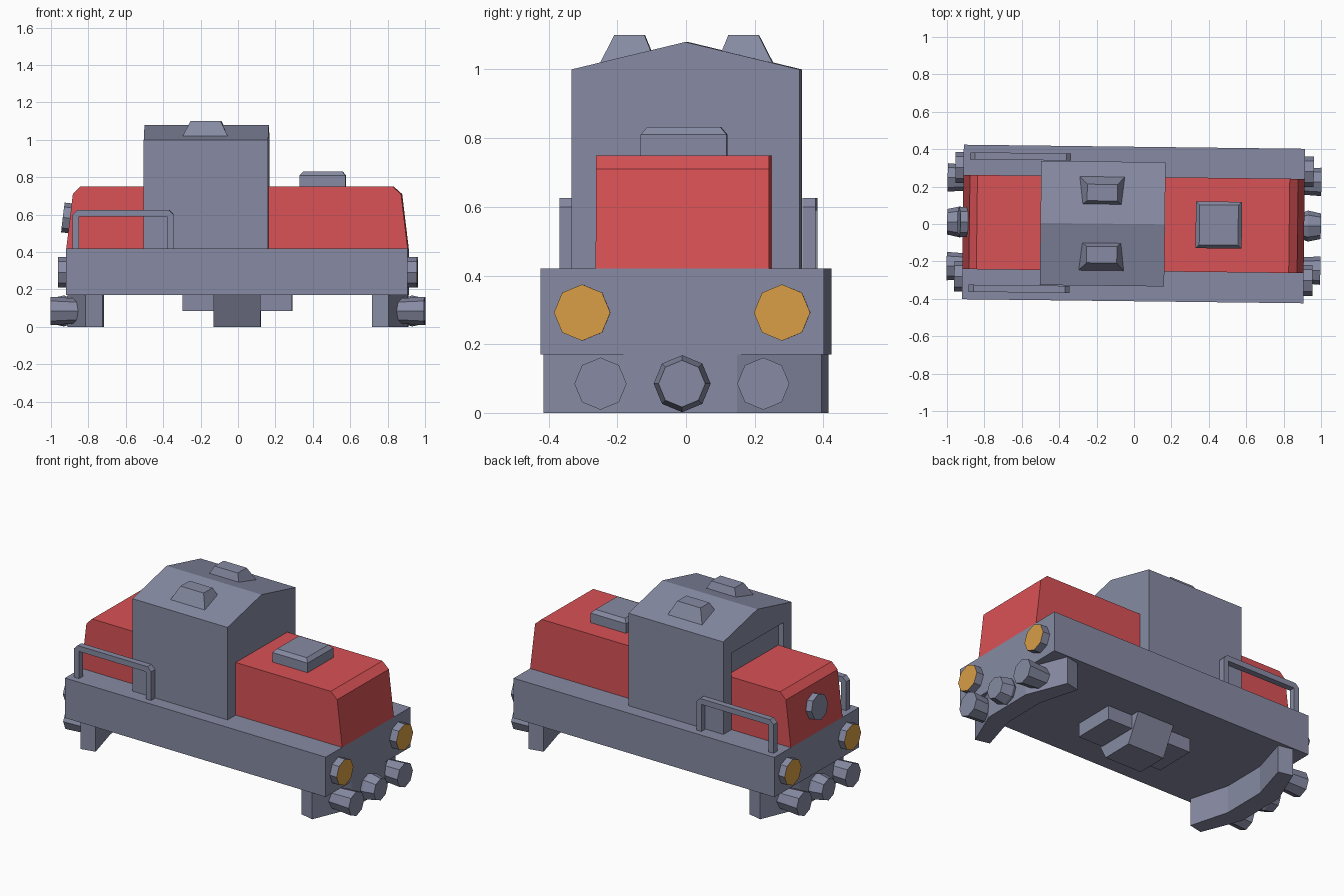
import bpy, bmesh, math
from mathutils import Matrix, Vector

if "Cube" in bpy.data.objects:
    bpy.data.objects.remove(bpy.data.objects["Cube"])

YAW = Matrix.Rotation(-0.012, 4, 'Z')   # whole model is turned very slightly


def material(name, rgb):
    m = bpy.data.materials.new(name)
    m.diffuse_color = (*rgb, 1)
    m.use_nodes = True
    m.node_tree.nodes["Principled BSDF"].inputs["Base Color"].default_value = m.diffuse_color
    return m


GREY = material("blue_grey", (0.242, 0.258, 0.366))
RED = material("red", (0.694, 0.084, 0.093))
ORANGE = material("amber", (0.694, 0.342, 0.06))


def finish(name, bm, mats, rule=None):
    bmesh.ops.recalc_face_normals(bm, faces=bm.faces)
    if rule:
        for f in bm.faces:
            f.material_index = 1 if rule(f) else 0
    bm.transform(YAW)
    me = bpy.data.meshes.new(name)
    bm.to_mesh(me)
    bm.free()
    ob = bpy.data.objects.new(name, me)
    bpy.context.collection.objects.link(ob)
    for m in mats:
        me.materials.append(m)
    return ob


def prism(name, pts, lo, hi, axis, mat):
    """Extrude a 2D outline between lo and hi along an axis."""
    put = {'x': lambda u, v, t: (t, u, v),
           'y': lambda u, v, t: (u, t, v),
           'z': lambda u, v, t: (u, v, t)}[axis]
    bm = bmesh.new()
    a = [bm.verts.new(put(u, v, lo)) for u, v in pts]
    b = [bm.verts.new(put(u, v, hi)) for u, v in pts]
    bm.faces.new(a)
    bm.faces.new(b)
    n = len(pts)
    for i in range(n):
        j = (i + 1) % n
        bm.faces.new((a[i], a[j], b[j], b[i]))
    return finish(name, bm, [mat])


def frustum(name, levels, mat):
    """Stack of rectangles (x0, x1, y0, y1, z)."""
    bm = bmesh.new()
    rings = [[bm.verts.new(p) for p in ((x0, y0, z), (x1, y0, z), (x1, y1, z), (x0, y1, z))]
             for x0, x1, y0, y1, z in levels]
    bm.faces.new(rings[0])
    bm.faces.new(rings[-1])
    for a, b in zip(rings, rings[1:]):
        for i in range(4):
            j = (i + 1) % 4
            bm.faces.new((a[i], a[j], b[j], b[i]))
    return finish(name, bm, [mat])


def drum(name, start, end, r0, r1, mats, rule=None):
    """Eight-sided tapered cylinder from start to end, roughly along x."""
    s, e = Vector(start), Vector(end)
    d = e - s
    tilt = math.atan2(d.x, d.z)
    bm = bmesh.new()
    bmesh.ops.create_cone(bm, cap_ends=True, segments=8, radius1=r0, radius2=r1, depth=d.length,
                          matrix=Matrix.Translation((s + e) / 2) @ Matrix.Rotation(tilt, 4, 'Y'))
    return finish(name, bm, mats, rule)


# Main frame
frustum("main_frame", [(-0.915, 0.91, -0.413, 0.413, z) for z in (0.17, 0.42)], GREY)

# Hood with sloped, chamfered ends
prism("hood", [(-0.915, 0.42), (-0.88, 0.71), (-0.84, 0.75), (0.83, 0.75), (0.875, 0.71), (0.91, 0.42)],
      -0.252, 0.252, 'y', RED)

# Cab with gabled roof and a recessed window over the short hood
cab = prism("cab", [(-0.332, 0.42), (0.332, 0.42), (0.332, 1.0), (0, 1.08), (-0.332, 1.0)],
            -0.5, 0.165, 'x', GREY)
cutter = frustum("window_cutter", [(-0.6, -0.465, -0.252, 0.252, z) for z in (0.74, 0.9)], GREY)
cutter.hide_render = True
cut = cab.modifiers.new("window", 'BOOLEAN')
cut.operation = 'DIFFERENCE'
cut.solver = 'EXACT'
cut.object = cutter
bpy.context.view_layer.objects.active = cab
bpy.ops.object.modifier_apply(modifier="window")
bpy.data.objects.remove(cutter)

# Hood hatch
frustum("hood_hatch", [(0.33, 0.577, -0.125, 0.125, 0.74), (0.33, 0.577, -0.125, 0.125, 0.81),
                       (0.35, 0.557, -0.107, 0.107, 0.832)], GREY)

for side, label in ((-1, "front"), (1, "back")):
    # Roof vents
    yb, yt = sorted((side * 0.088, side * 0.253)), sorted((side * 0.122, side * 0.21))
    frustum(f"roof_vent_{label}", [(-0.295, -0.05, *yb, 1.015), (-0.252, -0.09, *yt, 1.1)], GREY)
    # Handrails
    outer = [(-0.88, 0.41), (-0.88, 0.6), (-0.855, 0.625), (-0.365, 0.625), (-0.34, 0.6), (-0.34, 0.41)]
    inner = [(-0.375, 0.41), (-0.375, 0.59), (-0.845, 0.59), (-0.845, 0.41)]
    y = sorted((side * 0.335, side * 0.373))
    prism(f"handrail_{label}", outer + inner, *y, 'y', GREY)

for s, label in ((-1, "left"), (1, "right")):
    # Headlights with amber lenses
    for y, tag in ((-0.291, "a"), (0.291, "b")):
        drum(f"headlight_{label}_{tag}", (s * 0.9, y, 0.292), (s * 0.958, y, 0.292), 0.082, 0.082,
             [GREY, ORANGE], lambda f: f.normal.x * s > 0.9)
    # Buffers
    for y, tag in ((-0.237, "a"), (0.237, "b")):
        drum(f"buffer_{label}_{tag}", (s * 0.85, y, 0.085), (s * 0.999, y, 0.085), 0.066, 0.076, [GREY])
    drum(f"coupling_{label}", (s * 0.87, 0, 0.085), (s * 0.93, 0, 0.085), 0.06, 0.083, [GREY])
    drum(f"coupling_face_{label}", (s * 0.93, 0, 0.085), (s * 0.999, 0, 0.085), 0.083, 0.068, [GREY])
    # Angled skirt under each end
    half = [(0.79, 0.14), (0.72, 0.385), (0.81, 0.405), (0.91, 0.16)]
    plan = half + [(x, -y) for x, y in reversed(half)]
    prism(f"end_skirt_{label}", [(s * x, y) for x, y in plan], 0, 0.175, 'z', GREY)

# Lamp on the short hood, square to its slope
drum("hood_lamp", (-0.87, 0, 0.577), (-0.936, 0, 0.585), 0.08, 0.08, [GREY])

# Underframe tanks
frustum("underframe_tank", [(-0.295, 0.29, -0.13, 0.13, z) for z in (0.085, 0.18)], GREY)
prism("underframe_gearbox", [(-0.1, 0), (0.1, 0), (0.19, 0.175), (-0.19, 0.175)], -0.13, 0.122, 'x', GREY)
